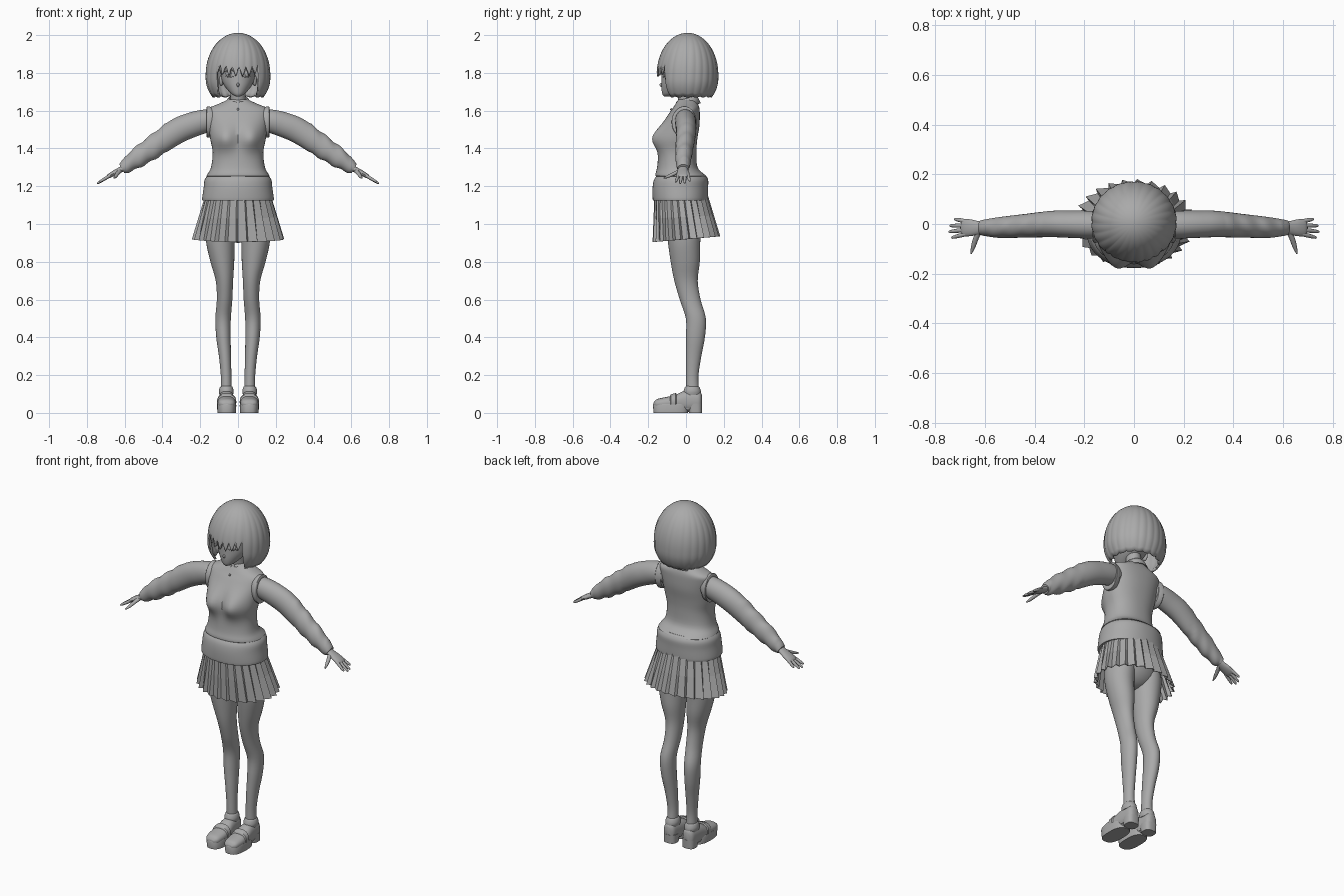
import bpy, bmesh, math
from mathutils import Vector

cube = bpy.data.objects.get("Cube")
if cube:
    bpy.data.objects.remove(cube)

GREY = (0.4, 0.4, 0.4, 1)
mat = bpy.data.materials.new("plain grey")
mat.use_nodes = True
mat.diffuse_color = GREY
mat.node_tree.nodes["Principled BSDF"].inputs["Base Color"].default_value = GREY

X, Y, Z = Vector((1, 0, 0)), Vector((0, 1, 0)), Vector((0, 0, 1))
ALONG, ACROSS = Vector((.87, 0, -.5)), Vector((.5, 0, .87))   # arm direction and its normal


def finish(name, bm, mirror=False, angle=40, thick=0):
    bmesh.ops.recalc_face_normals(bm, faces=bm.faces)
    me = bpy.data.meshes.new(name)
    bm.to_mesh(me)
    bm.free()
    ob = bpy.data.objects.new(name, me)
    bpy.context.collection.objects.link(ob)
    me.materials.append(mat)
    if angle:
        bpy.ops.object.select_all(action='DESELECT')
        ob.select_set(True)
        bpy.context.view_layer.objects.active = ob
        bpy.ops.object.shade_smooth_by_angle(angle=math.radians(angle))
    if thick:
        mod = ob.modifiers.new("thickness", 'SOLIDIFY')
        mod.thickness = thick
    if mirror:
        ob.modifiers.new("mirror", 'MIRROR')
    return ob


def skin(bm, rings, closed=True, caps=True):
    """Bridge rows of points with quads."""
    vs = [[bm.verts.new(p) for p in ring] for ring in rings]
    n = len(vs[0])
    for a, b in zip(vs, vs[1:]):
        for i in range(n if closed else n - 1):
            j = (i + 1) % n
            bm.faces.new((a[i], a[j], b[j], b[i]))
    if caps:
        bm.faces.new(vs[0])
        bm.faces.new(vs[-1])


def refine(rows, steps):
    """Catmull-Rom smoothing of section rows."""
    rows = [Vector(r) for r in rows]
    out = []
    for i in range(len(rows) - 1):
        a, b, c, d = rows[max(i - 1, 0)], rows[i], rows[i + 1], rows[min(i + 2, len(rows) - 1)]
        for k in range(steps):
            t = k / steps
            out.append(b + (c - a) * (t / 2) + (a * 2 - b * 5 + c * 4 - d) * (t * t / 2)
                       + (b * 3 - a - c * 3 + d) * (t ** 3 / 2))
    return out + [rows[-1]]


def tube(name, rows, u=X, v=Y, sides=32, steps=4, power=1, warp=None, mirror=False, angle=40):
    """Loft of (x, y, z, radius_u, radius_v) sections."""
    def se(w):
        return math.copysign(abs(w) ** power, w)
    rings = []
    for r in refine(rows, steps):
        ring = []
        for i in range(sides):
            a = 2 * math.pi * i / sides
            p = Vector(r[:3]) + u * (se(math.cos(a)) * max(r[3], .001)) + v * (se(math.sin(a)) * max(r[4], .001))
            ring.append(warp(p) if warp else p)
        rings.append(ring)
    bm = bmesh.new()
    skin(bm, rings)
    return finish(name, bm, mirror, angle)


def ball(name, loc, size, mirror=False):
    bm = bmesh.new()
    bmesh.ops.create_uvsphere(bm, u_segments=20, v_segments=12, radius=1)
    for w in bm.verts:
        w.co = Vector(loc) + Vector(a * b for a, b in zip(w.co, size))
    return finish(name, bm, mirror)


# Head, face and neck
tube("head", [(0, -.1, 1.675, .01, .015), (0, -.085, 1.688, .034, .04), (0, -.05, 1.72, .064, .08),
              (0, -.03, 1.755, .084, .1), (0, -.017, 1.8, .093, .111), (0, 0, 1.86, .108, .115),
              (0, .005, 1.94, .07, .07)])
tube("neck", [(0, .01, 1.6, .048, .046), (0, .0, 1.66, .04, .042), (0, -.01, 1.73, .04, .045)])
ball("nose", (0, -.129, 1.737), (.007, .011, .011))
ball("mouth", (0, -.119, 1.704), (.014, .006, .003))
ball("ears", (.088, -.015, 1.76), (.012, .02, .03), True)


def face_y(x):
    return -.018 - .111 * math.sqrt(1 - (x / .093) ** 2)


ball("eyes", (.045, face_y(.045) + .003, 1.796), (.021, .009, .018), True)
for name, base, bow, thick in (("upper_lids", 1.807, .012, .004), ("brows", 1.835, .008, .003),
                               ("lower_lids", 1.784, -.006, .002)):
    tube(name, [(x, face_y(x), base + bow * (1 - ((x - .046) / .028) ** 2), thick, thick)
                for x in (.02, .033, .046, .06, .072)], Y, Z, 8, 3, mirror=True)


# Bobbed hair with a jagged fringe and fine strand grooves
def hair_radius(z):
    if z > 1.77:
        return .16 * math.sqrt(max(0, 1 - (max(z - 1.79, 0) / .21) ** 2))
    return .16 - .036 * ((1.77 - z) / .095) ** 2


def hair_end(a):
    d = abs(a)
    if d < .72:
        saw = abs((a * 4.6 + .35) % 1 - .5) * 2
        return 1.845 - .06 * saw - .01 * math.cos(a * 3)
    if d < .8:
        return 1.845 - (d - .72) / .08 * .168
    return 1.682 - .006 * abs(math.sin(a * 9))


SIDES, ROWS = 144, 26
rings = []
for k in range(ROWS + 1):
    t = max(k / ROWS, .01)
    ring = []
    for i in range(SIDES):
        a = 2 * math.pi * i / SIDES - math.pi
        z = 2 - (2 - hair_end(a)) * t ** 1.7
        groove = 1 - .016 * min(1, t * 2) * abs(math.sin(a * 12 + 2 * t)) ** 3
        r = hair_radius(z) * groove
        ring.append((r * math.sin(a), .008 - r * .95 * math.cos(a), z))
    rings.append(ring)
bm = bmesh.new()
skin(bm, rings, caps=False)
bm.verts.ensure_lookup_table()
bm.faces.new(bm.verts[:SIDES])
finish("hair", bm, angle=50, thick=.012)


# Knitted vest with bust, rolled waist and hem band
def bust(p):
    if p.y < -.03:
        lobe = math.exp(-((abs(p.x) - .07) / .06) ** 2 - ((p.z - 1.455) / .065) ** 2)
        p.y -= .047 * lobe
    return p


tube("vest", [(0, -.005, 1.25, .135, .1), (0, -.022, 1.252, .165, .132), (0, -.032, 1.262, .163, .13),
              (0, -.046, 1.3, .143, .107), (0, -.045, 1.38, .134, .1), (0, -.04, 1.45, .147, .1),
              (0, -.027, 1.52, .155, .098), (0, -.01, 1.58, .163, .083), (0, 0, 1.612, .157, .071),
              (0, .004, 1.635, .105, .06), (0, .006, 1.66, .05, .045)], sides=64, power=.88, warp=bust)
tube("hem_band", [(0, -.03, 1.125, .18, .14), (0, -.03, 1.13, .19, .146), (0, -.03, 1.19, .182, .147),
                  (0, -.026, 1.235, .176, .143), (0, -.025, 1.262, .155, .125)], sides=64, power=.93)
tube("armhole_rims", [(.135, -.012, 1.54, .06, .077), (.158, -.01, 1.54, .066, .083),
                      (.166, -.008, 1.54, .062, .079), (.166, -.007, 1.54, .05, .06)], Y, Z, steps=2, mirror=True)

# Shirt collar folded around the neck, open at the front
rings = []
for lift, r, tip in ((0, .047, 0), (.028, .05, 0), (.024, .056, 0), (-.012, .074, .025)):
    ring = []
    for i in range(41):
        a = .14 + (2 * math.pi - .28) * i / 40
        front = (1 + math.cos(a)) / 2
        spread = .5 * tip / .025 * front ** 3 * math.copysign(1, math.pi - a)
        ring.append((r * math.sin(a + spread), .004 - r * math.cos(a + spread),
                     1.652 - .028 * front + lift - tip * front ** 3))
    rings.append(ring)
bm = bmesh.new()
skin(bm, rings, closed=False, caps=False)
finish("shirt_collar", bm, thick=.005)
ball("shirt_button", (0, -.078, 1.607), (.006, .006, .006))


# Sleeves with soft forearm folds
def folds(p):
    if .38 < p.x < .6:
        p.z += .004 * math.sin(p.x * 85 + p.y * 30)
    return p


tube("sleeves", [(.11, -.005, 1.56, .045, .055), (.17, -.003, 1.547, .055, .064), (.25, -.001, 1.523, .055, .067),
                 (.33, 0, 1.487, .053, .066), (.45, -.008, 1.406, .047, .059), (.54, -.014, 1.345, .042, .05),
                 (.595, -.015, 1.307, .034, .036), (.615, -.015, 1.293, .03, .026)],
     Y, ACROSS, steps=8, warp=folds, mirror=True)

# Hands
tube("palms", [(.6, -.015, 1.3, .022, .016), (.63, -.016, 1.283, .028, .015), (.66, -.015, 1.267, .034, .014),
               (.685, -.015, 1.253, .034, .011), (.695, -.015, 1.247, .028, .006)], Y, ACROSS, 20, mirror=True)
for name, y0, tip in (("index_fingers", -.04, (.735, -.055, 1.222)), ("middle_fingers", -.023, (.746, -.031, 1.214)),
                      ("ring_fingers", -.006, (.742, -.007, 1.216)), ("little_fingers", .01, (.724, .02, 1.227))):
    start, end = Vector((.675, y0, 1.258)), Vector(tip)
    tube(name, [(*start.lerp(end, t), r, r) for t, r in ((0, .009), (.5, .0085), (.9, .006), (1, .002))],
         Y, ACROSS, 10, 3, mirror=True)
tube("thumbs", [(.622, -.025, 1.285, .013, .012), (.637, -.06, 1.268, .012, .01), (.648, -.095, 1.252, .009, .008),
                (.656, -.12, 1.243, .003, .003)], ALONG, ACROSS, 12, mirror=True)

# Knife-pleated skirt
PLEATS = 26
rings = []
for t in (0, .5, 1):
    ring = []
    for i in range(PLEATS):
        for f, inset in ((0, .1), (.8, 0), (.86, .03)):
            a = 2 * math.pi * (i + f) / PLEATS
            r = 1.03 - inset * (.3 + .7 * t)
            c, s = r * math.sin(a), -r * math.cos(a)
            ring.append(((.168 + .07 * t) * c, -.026 + .028 * t + (.137 + .037 * t) * s,
                         1.155 - (.235 - .015 * s) * t))
    rings.append(ring)
bm = bmesh.new()
skin(bm, rings, caps=False)
finish("pleated_skirt", bm, angle=0, thick=.004)

# Hips and legs
ball("hips", (0, -.01, 1.03), (.155, .105, .13))
tube("legs", [(.085, -.01, 1.08, .07, .09), (.092, -.01, .98, .078, .092), (.093, -.01, .9, .075, .085),
              (.083, -.004, .8, .063, .077), (.072, .0, .7, .046, .062), (.071, .022, .6, .041, .055),
              (.079, .052, .5, .041, .053), (.077, .05, .4, .038, .05), (.069, .04, .3, .032, .041),
              (.063, .033, .2, .028, .033), (.062, .034, .13, .029, .034), (.061, .035, .06, .03, .034)],
     mirror=True)

# Loafers: upper, sole, heel, strap and ankle collar
tube("shoe_uppers", [(.06, -.172, .046, .02, .008), (.06, -.155, .048, .04, .024), (.06, -.11, .05, .048, .033),
                     (.06, -.06, .054, .047, .04), (.061, -.015, .06, .043, .054), (.062, .03, .062, .039, .056),
                     (.062, .07, .062, .034, .052), (.062, .084, .06, .018, .035)], X, Z, power=.85, mirror=True)
tube("shoe_soles", [(.06, -.08, 0, .049, .091), (.06, -.08, .04, .051, .095), (.06, -.08, .047, .049, .092)],
     steps=1, power=.75, mirror=True)
tube("shoe_heels", [(.061, .05, 0, .037, .034), (.061, .046, .05, .039, .04)], steps=1, power=.7, mirror=True)
tube("shoe_shanks", [(.061, .0, .02, .034, .05), (.061, .0, .05, .04, .06)], steps=1, mirror=True)
tube("shoe_straps", [(.06, -.085, .055, .046, .036), (.06, -.08, .056, .051, .042), (.06, -.055, .058, .051, .047),
                     (.06, -.05, .058, .046, .042)], X, Z, steps=1, power=.85, mirror=True)
tube("ankle_collars", [(.062, .033, .095, .036, .046), (.062, .033, .115, .039, .046),
                       (.062, .033, .135, .034, .039), (.062, .033, .142, .027, .033)], mirror=True)
